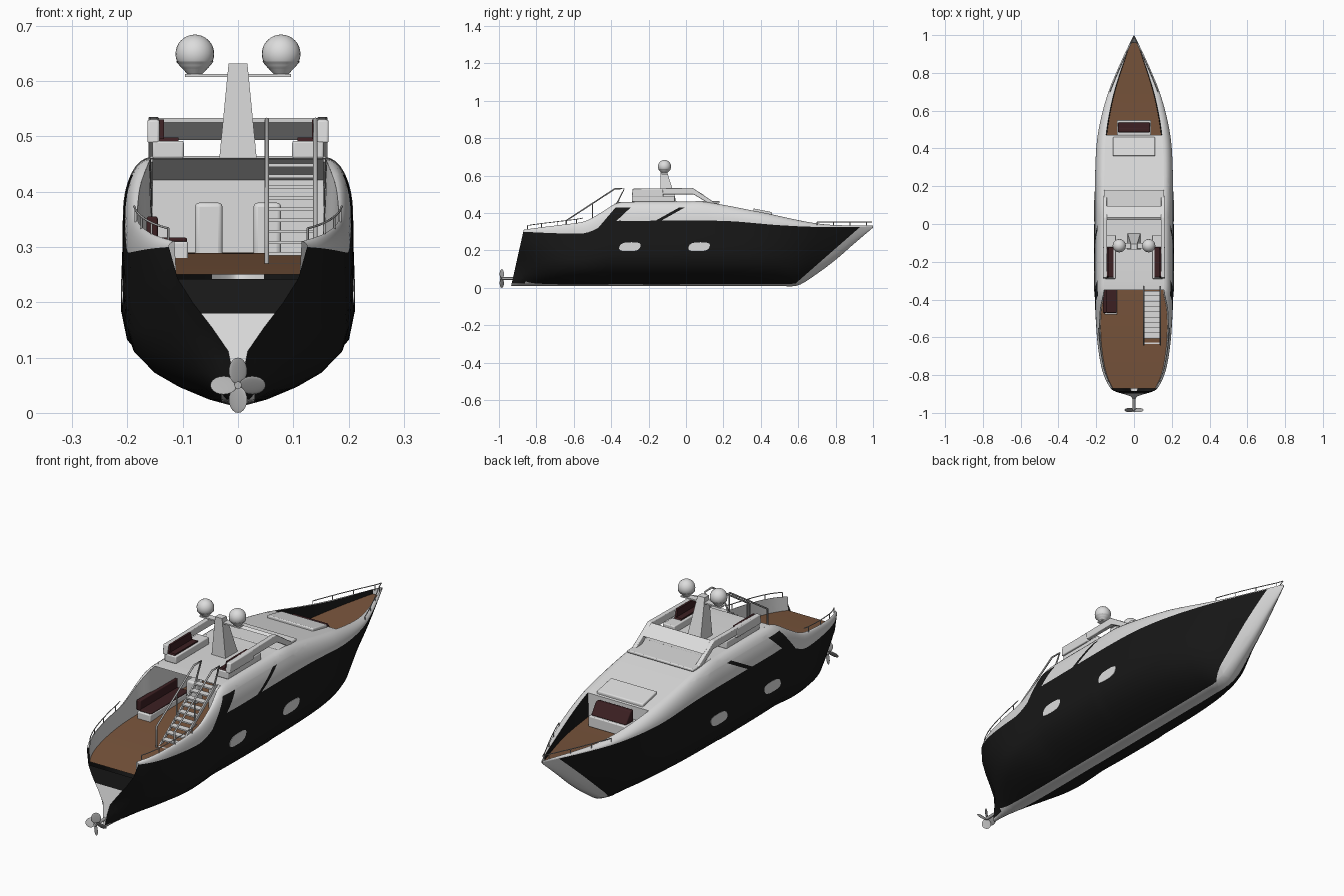
import bpy, bmesh, math
from mathutils import Vector, Matrix

cube = bpy.data.objects.get("Cube")
if cube:
    bpy.data.objects.remove(cube)


def material(name, *rgb):
    m = bpy.data.materials.new(name)
    m.use_nodes = True
    m.diffuse_color = (*rgb, 1)
    m.node_tree.nodes["Principled BSDF"].inputs["Base Color"].default_value = (*rgb, 1)
    return m


WHITE = material("gelcoat white", .72, .72, .72)
BLACK = material("hull black", .009, .009, .009)
TEAK = material("teak brown", .19, .09, .045)
MAROON = material("maroon leather", .045, .014, .016)
STEEL = material("rail steel", .45, .45, .45)


def add(name, bm, mats, mirror=False, rule=None, bevel=0):
    if rule:
        for f in bm.faces:
            f.material_index = int(rule(f.calc_center_median()))
    mesh = bpy.data.meshes.new(name)
    bm.to_mesh(mesh)
    bm.free()
    for m in mats:
        mesh.materials.append(m)
    ob = bpy.data.objects.new(name, mesh)
    bpy.context.collection.objects.link(ob)
    if bevel:
        b = ob.modifiers.new("soft edges", "BEVEL")
        b.width, b.segments = bevel, 3
    if mirror:
        ob.modifiers.new("mirror", "MIRROR")
    return ob


def loft(name, rows, mats, rule=None, cuts=(), mirror=True):
    bm = bmesh.new()
    grid = [[bm.verts.new(p) for p in row] for row in rows]
    for a, b in zip(grid, grid[1:]):
        for j in range(len(a) - 1):
            bm.faces.new((a[j], b[j], b[j + 1], a[j + 1]))
    for co, no in cuts:
        bmesh.ops.bisect_plane(bm, geom=bm.verts[:] + bm.edges[:] + bm.faces[:],
                               plane_co=co, plane_no=no)
    return add(name, bm, mats, mirror, rule)


def box(name, x, y, z, mat, mirror=False, bevel=.004):
    bm = bmesh.new()
    bmesh.ops.create_cube(bm, size=1)
    for v in bm.verts:
        v.co = [lo + (hi - lo) * (c + .5) for c, (lo, hi) in zip(v.co, (x, y, z))]
    return add(name, bm, [mat], mirror, bevel=bevel)


def prism(name, x0, x1, outline, mat, mirror=False, bevel=0):
    bm = bmesh.new()
    face = bm.faces.new([bm.verts.new((x0, y, z)) for y, z in outline])
    ext = bmesh.ops.extrude_face_region(bm, geom=[face])["geom"]
    for v in ext:
        if isinstance(v, bmesh.types.BMVert):
            v.co.x = x1
    bmesh.ops.recalc_face_normals(bm, faces=bm.faces)
    return add(name, bm, [mat], mirror, bevel=bevel)


def rod(name, points, radius=.003):
    cu = bpy.data.curves.new(name, "CURVE")
    cu.dimensions, cu.bevel_depth, cu.bevel_resolution = "3D", radius, 2
    cu.use_fill_caps = True
    sp = cu.splines.new("POLY")
    sp.points.add(len(points) - 1)
    for p, q in zip(sp.points, points):
        p.co = (*q, 1)
    cu.materials.append(STEEL)
    bpy.context.collection.objects.link(bpy.data.objects.new(name, cu))


def profile(*pts):
    """Smooth interpolation through (y, value) pairs."""
    def slope(i):
        a, b = pts[max(i - 1, 0)], pts[min(i + 1, len(pts) - 1)]
        return (b[1] - a[1]) / (b[0] - a[0])

    def f(y):
        y = min(max(y, pts[0][0]), pts[-1][0])
        i = max(k for k in range(len(pts) - 1) if pts[k][0] <= y)
        (a, va), (b, vb) = pts[i], pts[i + 1]
        t, w = (y - a) / (b - a), b - a
        return ((2*t**3 - 3*t*t + 1) * va + (t**3 - 2*t*t + t) * w * slope(i)
                + (3*t*t - 2*t**3) * vb + (t**3 - t*t) * w * slope(i + 1))
    return f


# Lines of the boat along its length
width = profile((-.935, .125), (-.85, .155), (-.75, .177), (-.6, .196), (-.4, .206), (-.1, .208),
                (.2, .207), (.4, .2), (.5, .187), (.6, .165), (.7, .135), (.8, .095), (.9, .05), (1, .002))
sheer = profile((-.935, .3), (-.6, .29), (-.53, .295), (-.46, .325), (-.4, .355), (-.3, .358),
                (.2, .358), (.5, .335), (.7, .326), (1, .327))
crown = profile((-.935, .31), (-.6, .345), (-.53, .36), (-.45, .405), (-.37, .453), (-.3, .46),
                (0, .461), (.1, .46), (.4, .405), (.72, .342), (1, .333))
keel = profile((-.935, .01), (.3, .01), (.5, .01), (.6, .014), (.7, .075), (.8, .15), (.9, .237), (1, .322))
full = profile((-.935, 0), (-.85, .5), (-.7, .9), (-.55, 1), (.2, 1), (.5, .65), (.7, .05), (.8, 0), (1, 0))
inset = profile((-.935, .92), (-.6, .92), (-.45, .87), (-.35, .77), (.5, .77), (1, .77))
floor = profile((-.935, .25), (-.3, .288), (.5, .288), (.95, .314))
HEIGHT = (0, .05, .13, .22, .35, .5, .65, .8, 1)
ROUND = (0, .26, .53, .75, .93, .99, 1, 1, 1)
VEE = (0, .04, .06, .08, .14, .38, .65, .87, 1)


def lean(y):
    return .065 * max(0, (-.6 - y) / .335) ** 2


def stations(a, b, n=80):
    return [a + (b - a) * i / n for i in range(n + 1)]


def section(y):
    k, t, f = keel(y), sheer(y), full(y)
    row = []
    for h, r, v in zip(HEIGHT, ROUND, VEE):
        v = v if y < 0 else h ** .6
        row.append((width(y) * (f * r + (1 - f) * v), y + lean(y) * h, k + (t - k) * h))
    return row


def rim(y):
    return width(y) * inset(y)


# Hull with pale keel and stem bands
STEM = (Vector((0, .57, .01)), Vector((0, .315, -.36)))
loft("hull", [section(y) for y in stations(-.935, .999)], [BLACK, WHITE],
     lambda c: (c.x < .03 and c.z < .035) or (c - STEM[0]).dot(STEM[1]) > 0,
     [STEM, ((.03, 0, 0), (1, 0, 0))])
edge = section(-.935)[:-1]
loft("transom", [[(0, p[1], p[2]) for p in edge], edge], [BLACK, WHITE],
     lambda c: c.z < .18, [((0, 0, .18), (0, 0, 1))])


# Rounded topsides, with dark slanted pillars cut into them
def topside(y):
    w, r, t, s = width(y), rim(y), sheer(y), crown(y)
    arc = [math.pi / 2 * i / 8 for i in range(9)]
    return [(r + (w - r) * math.cos(a), y + lean(y), t + (s - t) * math.sin(a)) for a in arc]


def slant(y, z, dy, dz):
    return Vector((0, y, z)), Vector((0, dz, -dy))


PILLARS = [slant(-.47, .32, .085, .1), slant(-.37, .36, .08, .075),
           slant(-.165, .358, .125, .07), slant(-.135, .358, .125, .07)]


def pillar(c):
    a, b, d, e = [(c - co).dot(no) > 0 for co, no in PILLARS]
    return c.z < .43 and ((a and not b) or (d and not e))


loft("topsides", [topside(y) for y in stations(-.935, .999)], [WHITE, BLACK], pillar,
     PILLARS + [((0, 0, .43), (0, 0, 1))])
loft("inner_lining", [[(rim(y), y + lean(y), crown(y)), (rim(y) * .97, y + lean(y), floor(y))]
                      for y in stations(-.935, .96)], [WHITE, BLACK], lambda c: c.y > .47)
loft("deck", [[(rim(y) * .97, y + lean(y), floor(y)), (0, y + lean(y), floor(y))]
              for y in stations(-.935, .96)], [TEAK])
loft("roof", [[(rim(y), y, crown(y)), (0, y, crown(y))] for y in stations(-.35, .47, 30)], [WHITE])
box("cabin_front", (-rim(.47), rim(.47)), (.46, .47), (.285, crown(.47)), WHITE, bevel=0)
prism("ceiling", -.155, .155, [(-.35, .458), (-.05, .458), (-.05, .42)], WHITE)
box("cabin_bulkhead", (-.155, .155), (-.06, -.05), (.28, .45), WHITE, bevel=0)

# Portholes as thin slanted ovals
for i, y in enumerate((-.3, -.115, .07)):
    ring = []
    for k in range(24):
        c, s = math.cos(k * math.pi / 12), math.sin(k * math.pi / 12)
        dz = .024 * math.copysign(abs(s) ** .7, s)
        ring.append((y + .056 * math.copysign(abs(c) ** .7, c) + dz * .35, .22 + dz))
    prism(f"porthole_{i + 1}", .203, .2105, ring, WHITE, True)

# Sun pad and sofa in front of the cabin
pad = prism("sun_pad", -.112, .112, [(.36, .40), (.36, .425), (.46, .405), (.46, .38)], WHITE, bevel=.005)
box("bow_sofa_base", (-.09, .09), (.47, .55), (.288, .335), WHITE)
prism("bow_sofa_back", -.085, .085, [(.485, .33), (.485, .385), (.505, .385), (.54, .335)], MAROON, bevel=.005)

# Flybridge frame and windscreen bar
prism("flybridge_side", .143, .162, [(-.28, .5), (-.265, .53), (.035, .535), (.15, .458), (.11, .458),
                                     (.04, .5)], WHITE, True, .003)
prism("windscreen_bar", -.15, .15, [(.02, .525), (.035, .533), (.095, .497), (.08, .493)], WHITE)
box("windscreen_base", (-.16, .16), (.05, .18), (.452, .464), WHITE)
box("flybridge_bench", (.098, .155), (-.29, -.06), (.46, .492), WHITE, True)
prism("flybridge_bench_back", .142, .164, [(-.29, .488), (-.285, .53), (-.125, .53), (-.12, .488)],
      WHITE, True, .004)
prism("flybridge_cushion", .108, .143, [(-.285, .49), (-.28, .498), (-.125, .498), (-.12, .49)], MAROON, True)
prism("flybridge_back_cushion", .134, .143, [(-.285, .495), (-.275, .53), (-.135, .53), (-.125, .495)],
      MAROON, True)

# Mast with two domes
bm = bmesh.new()
bmesh.ops.create_cube(bm, size=1)
for v in bm.verts:
    up = v.co.z > 0
    v.co = (math.copysign(.017 if up else .034, v.co.x),
            (-.105 if up else -.05) if v.co.y > 0 else -.135, .632 if up else .458)
add("mast", bm, [WHITE])
box("mast_crossbar", (-.096, .096), (-.13, -.1), (.607, .613), WHITE, bevel=0)
for side, x in (("left", .078), ("right", -.078)):
    bm = bmesh.new()
    bmesh.ops.create_uvsphere(bm, u_segments=24, v_segments=16, radius=.035,
                              matrix=Matrix.Translation((x, -.115, .649)))
    bmesh.ops.create_cone(bm, cap_ends=True, segments=24, radius1=.014, radius2=.034, depth=.022,
                          matrix=Matrix.Translation((x, -.115, .624)))
    add(f"{side}_dome", bm, [WHITE])

# Stairs to the flybridge
for i in range(10):
    y, z = -.62 + .028 * i, .268 + .02 * i
    box(f"stair_tread_{i + 1}", (.055, .138), (y - .014, y + .014), (z - .003, z + .003), WHITE, bevel=0)
for x in (.052, .14):
    prism("stair_stringer", x - .003, x + .003, [(-.65, .25), (-.63, .25), (-.34, .455), (-.36, .46)], WHITE)
    rod("stair_rail", [(x, -.64, .25), (x, -.64, .36), (x, -.38, .53), (x, -.33, .53), (x, -.37, .45)], .004)
    rod("stair_rail_post", [(x, -.5, .35), (x, -.5, .45)])

# Aft lounge
box("lounge_seat", (-.155, -.09), (-.48, -.2), (.275, .31), WHITE)
box("lounge_cushion", (-.15, -.092), (-.47, -.21), (.308, .317), MAROON)
box("lounge_back", (-.165, -.145), (-.47, -.21), (.31, .355), MAROON)
box("lounge_chair", (.028, .078), (-.25, -.2), (.28, .38), WHITE, True, .008)

# Bow and stern handrails
for s in (1, -1):
    line = [(s * max(width(y) - .008, 0), y, .352) for y in stations(.7, .995, 10)]
    rod("bow_rail", line, .002)
    for p in line[::3]:
        rod("bow_rail_post", [(p[0], p[1], .328), p], .002)
    line = [(s * (width(y) - .012), y + lean(y), crown(y) + .02) for y in stations(-.9, -.55, 10)]
    rod("stern_rail", line, .002)
    for p in line[::3]:
        rod("stern_rail_post", [(p[0], p[1], p[2] - .022), p], .002)

# Propeller
rod("propeller_shaft", [(0, -.92, .05), (0, -.995, .05)], .007)
for i in range(4):
    bm = bmesh.new()
    bmesh.ops.create_uvsphere(bm, u_segments=16, v_segments=10, radius=1)
    place = (Matrix.Translation((0, -.985, .05)) @ Matrix.Rotation(i * math.pi / 2, 4, "Y")
             @ Matrix.Translation((0, 0, .026)) @ Matrix.Rotation(.6, 4, "Z")
             @ Matrix.Diagonal((.02, .002, .024, 1)))
    bm.transform(place)
    add(f"propeller_blade_{i + 1}", bm, [STEEL])

# Smooth shading with sharp creases
bpy.ops.object.select_all(action="DESELECT")
for ob in bpy.context.collection.objects:
    if ob.type == "MESH":
        ob.select_set(True)
        bpy.context.view_layer.objects.active = ob
bpy.ops.object.shade_smooth_by_angle(angle=math.radians(35))
